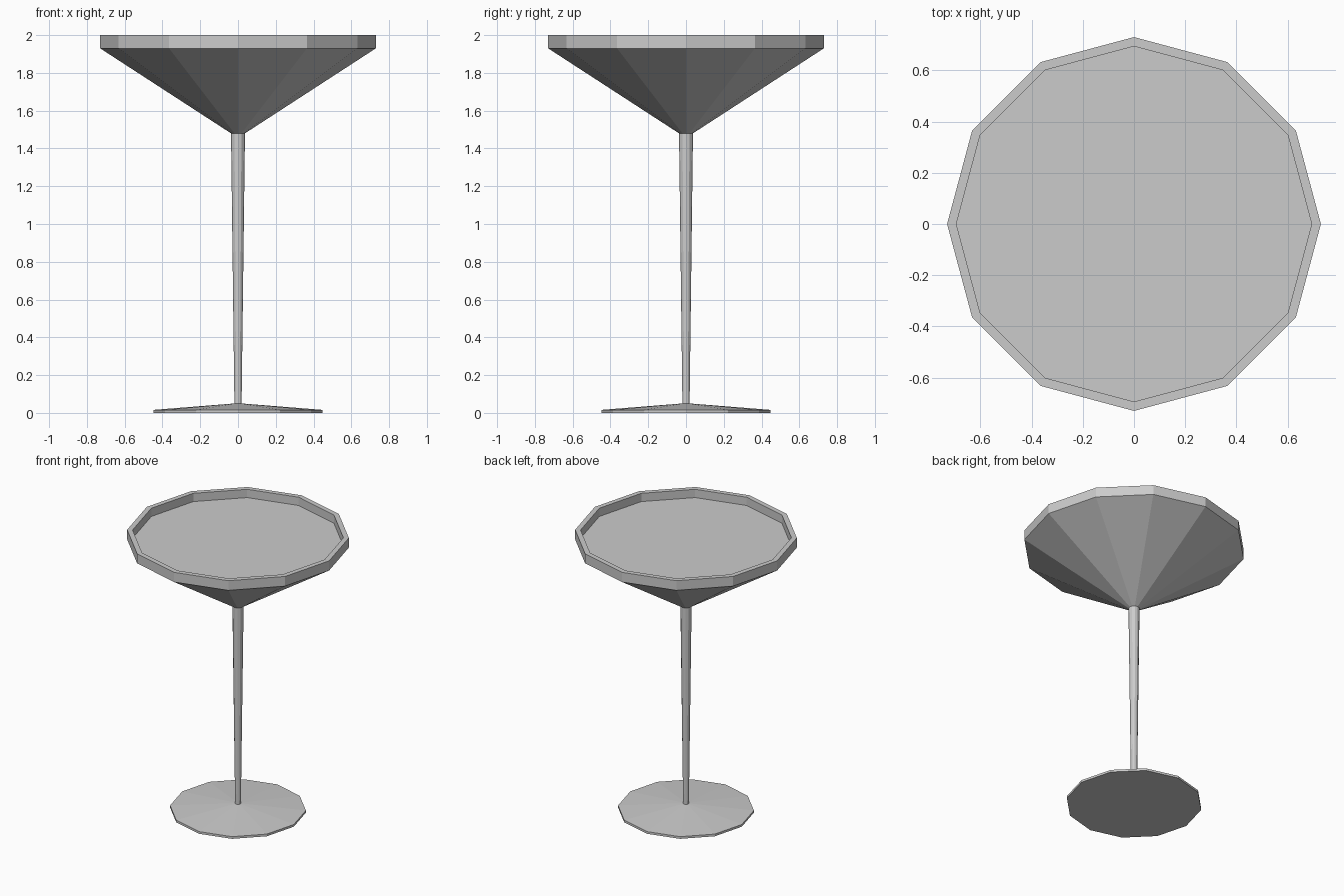
import bpy, bmesh
from math import cos, sin, pi

if "Cube" in bpy.data.objects:
    bpy.data.objects.remove(bpy.data.objects["Cube"])

SIDES = 12


def lathe(name, profile):
    """Spin (radius, z) points into a flat-faced solid; open ends get capped."""
    bm = bmesh.new()
    rings = [[bm.verts.new((r * cos(2 * pi * i / SIDES), r * sin(2 * pi * i / SIDES), z))
              for i in range(SIDES)] for r, z in profile]
    for a, b in zip(rings, rings[1:]):
        for i in range(SIDES):
            j = (i + 1) % SIDES
            bm.faces.new((a[i], a[j], b[j], b[i]))
    bm.faces.new(rings[0])
    bm.faces.new(rings[-1])
    bmesh.ops.recalc_face_normals(bm, faces=bm.faces)
    mesh = bpy.data.meshes.new(name)
    bm.to_mesh(mesh)
    bm.free()
    obj = bpy.data.objects.new(name, mesh)
    bpy.context.collection.objects.link(obj)
    return obj


# Foot: shallow cone with a thin edge
lathe("foot", [(0.447, 0.0), (0.447, 0.016), (0.019, 0.05)])

# Stem: widens towards the bowl
lathe("stem", [(0.019, 0.045), (0.037, 1.485)])

# Bowl: cone with an upright rim, recessed to the flat drink surface
lathe("bowl", [(0.037, 1.48), (0.73, 1.93), (0.73, 2.0),
               (0.694, 2.0), (0.694, 1.94)])
